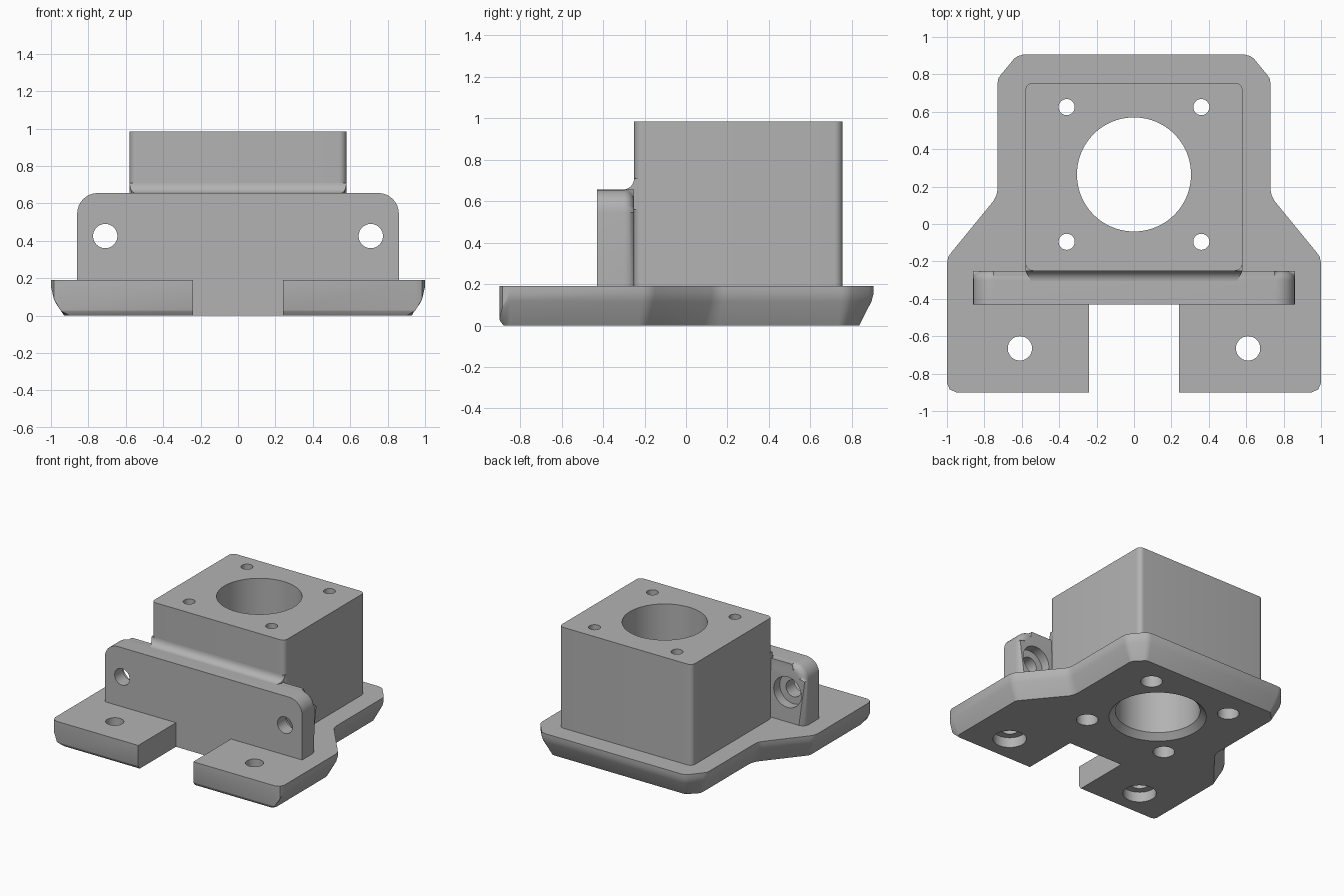
import bpy, bmesh, math
from mathutils import Matrix

cube = bpy.data.objects.get("Cube")
if cube:
    bpy.data.objects.remove(cube)

grey = bpy.data.materials.new("plain grey")
grey.use_nodes = True
COLOUR = (0.45, 0.45, 0.45, 1)
grey.diffuse_color = COLOUR
grey.node_tree.nodes["Principled BSDF"].inputs["Base Color"].default_value = COLOUR


def make(name, bm):
    bmesh.ops.recalc_face_normals(bm, faces=bm.faces)
    mesh = bpy.data.meshes.new(name)
    bm.to_mesh(mesh)
    bm.free()
    mesh.materials.append(grey)
    obj = bpy.data.objects.new(name, mesh)
    bpy.context.collection.objects.link(obj)
    return obj


def loft(bm, rings):
    """Closed solid through rings of equal length."""
    loops = [[bm.verts.new(p) for p in ring] for ring in rings]
    for a, b in zip(loops, loops[1:]):
        for i in range(len(a)):
            j = (i + 1) % len(a)
            bm.faces.new((a[i], a[j], b[j], b[i]))
    bm.faces.new(loops[0])
    bm.faces.new(loops[-1])


def arc(cx, cy, r, start, end, steps=8):
    angles = [math.radians(start + (end - start) * i / steps) for i in range(steps + 1)]
    return [(cx + r * math.cos(a), cy + r * math.sin(a)) for a in angles]


def drill(bm, profile, matrix, sides=64):
    """Stepped round cutter from (radius, depth) pairs."""
    loft(bm, [[matrix @ Matrix.Translation((x, y, d)).translation
               for x, y in arc(0, 0, r, 0, 360, sides)[:-1]] for r, d in profile])


# Base plate: top x, top y, bottom x, bottom y, height where the chamfer starts
SIDE, FRONT = 0.155, 0.03
half = [
    (0.595, 0.905, 0.57, 0.835, SIDE), (0.62, 0.898, 0.585, 0.83, SIDE),
    (0.64, 0.885, 0.595, 0.82, SIDE), (0.71, 0.80, 0.65, 0.765, SIDE),
    (0.725, 0.78, 0.657, 0.75, SIDE), (0.73, 0.75, 0.66, 0.735, SIDE),
    (0.73, 0.18, 0.66, 0.16, SIDE), (0.737, 0.15, 0.667, 0.12, SIDE),
    (0.75, 0.125, 0.68, 0.09, SIDE), (0.975, -0.15, 0.91, -0.19, SIDE),
    (0.993, -0.175, 0.923, -0.205, SIDE), (1.0, -0.21, 0.93, -0.23, SIDE),
    (1.0, -0.85, 0.93, -0.85, SIDE), (0.985, -0.885, 0.92, -0.872, 0.09),
    (0.95, -0.90, 0.90, -0.88, FRONT), (0.24, -0.90, 0.24, -0.88, FRONT),
    (0.24, -0.43, 0.24, -0.43, FRONT),
]
outline = half + [(-a, b, -c, d, m) for a, b, c, d, m in reversed(half)]


def plate_ring(inset, height):
    return [(a + (c - a) * inset, b + (d - b) * inset, height(m)) for a, b, c, d, m in outline]


bm = bmesh.new()
loft(bm, [plate_ring(0, lambda m: 0.19), plate_ring(0, lambda m: m),
          plate_ring(0.15, lambda m: m * 0.75), plate_ring(1, lambda m: 0)])
plate = make("base_plate", bm)

# Upright front wall with rounded top corners and softened back edge
right = [(0.86, 0.19)] + arc(0.75, 0.545, 0.11, 0, 90)
profile = right + [(-x, z) for x, z in reversed(right)]
bm = bmesh.new()
loft(bm, [[(x, y, z) for x, z in profile] for y in (-0.43, -0.25)])
rim = [e for e in bm.edges if all(v.co.y > -0.3 for v in e.verts)
       and max(v.co.z for v in e.verts) > 0.2]
bmesh.ops.bevel(bm, geom=rim, offset=0.05, segments=6, profile=0.5, affect='EDGES')
wall = make("front_wall", bm)

# Tall block with rounded vertical corners
R = 0.04
footprint = (arc(0.58 - R, 0.755 - R, R, 0, 90) + arc(R - 0.58, 0.755 - R, R, 90, 180)
             + arc(R - 0.58, R - 0.25, R, 180, 270) + arc(0.58 - R, R - 0.25, R, 270, 360))
bm = bmesh.new()
loft(bm, [[(x, y, z) for x, y in footprint] for z in (0.19, 0.985)])
block = make("motor_block", bm)

# Concave fillet between the block and the top of the wall
curve = arc(-0.305, 0.71, 0.055, 270, 360)
section = curve + [(-0.21, 0.71), (-0.21, 0.56), (-0.305, 0.56)]
bm = bmesh.new()
loft(bm, [[(s * (0.55 + 0.03 * min(1, (y + 0.305) / 0.055)), y, z) for y, z in section]
          for s in (-1, 1)])
fillet = make("wall_fillet", bm)

# All holes as one cutter
bm = bmesh.new()
drill(bm, [(0.37, -0.02), (0.305, 0.045), (0.305, 1.1)], Matrix.Translation((0, 0.265, 0)), 96)
for s in (-1, 1):
    for y in (-0.095, 0.625):
        drill(bm, [(0.078, -0.05), (0.078, 0.8), (0.043, 0.8), (0.043, 1.1)],
              Matrix.Translation((s * 0.36, y, 0)), 40)
    drill(bm, [(0.12, -0.05), (0.12, 0.08), (0.065, 0.08), (0.065, 0.3)],
          Matrix.Translation((s * 0.61, -0.665, 0)))
    drill(bm, [(0.12, -0.05), (0.12, 0.075), (0.065, 0.075), (0.065, 0.3)],
          Matrix.Translation((s * 0.71, -0.25, 0.425)) @ Matrix.Rotation(math.pi / 2, 4, 'X'))
cutter = make("hole_cutter", bm)
cutter.hide_render = True

for obj in (plate, wall, block):
    mod = obj.modifiers.new("holes", 'BOOLEAN')
    mod.operation = 'DIFFERENCE'
    mod.solver = 'EXACT'
    mod.object = cutter
    bpy.context.view_layer.objects.active = obj
    bpy.ops.object.modifier_apply(modifier=mod.name)
bpy.data.objects.remove(cutter)

# Smooth shading with sharp edges kept
bpy.ops.object.select_all(action='DESELECT')
for obj in (plate, wall, block, fillet):
    obj.select_set(True)
bpy.context.view_layer.objects.active = plate
bpy.ops.object.shade_smooth_by_angle(angle=math.radians(30))
